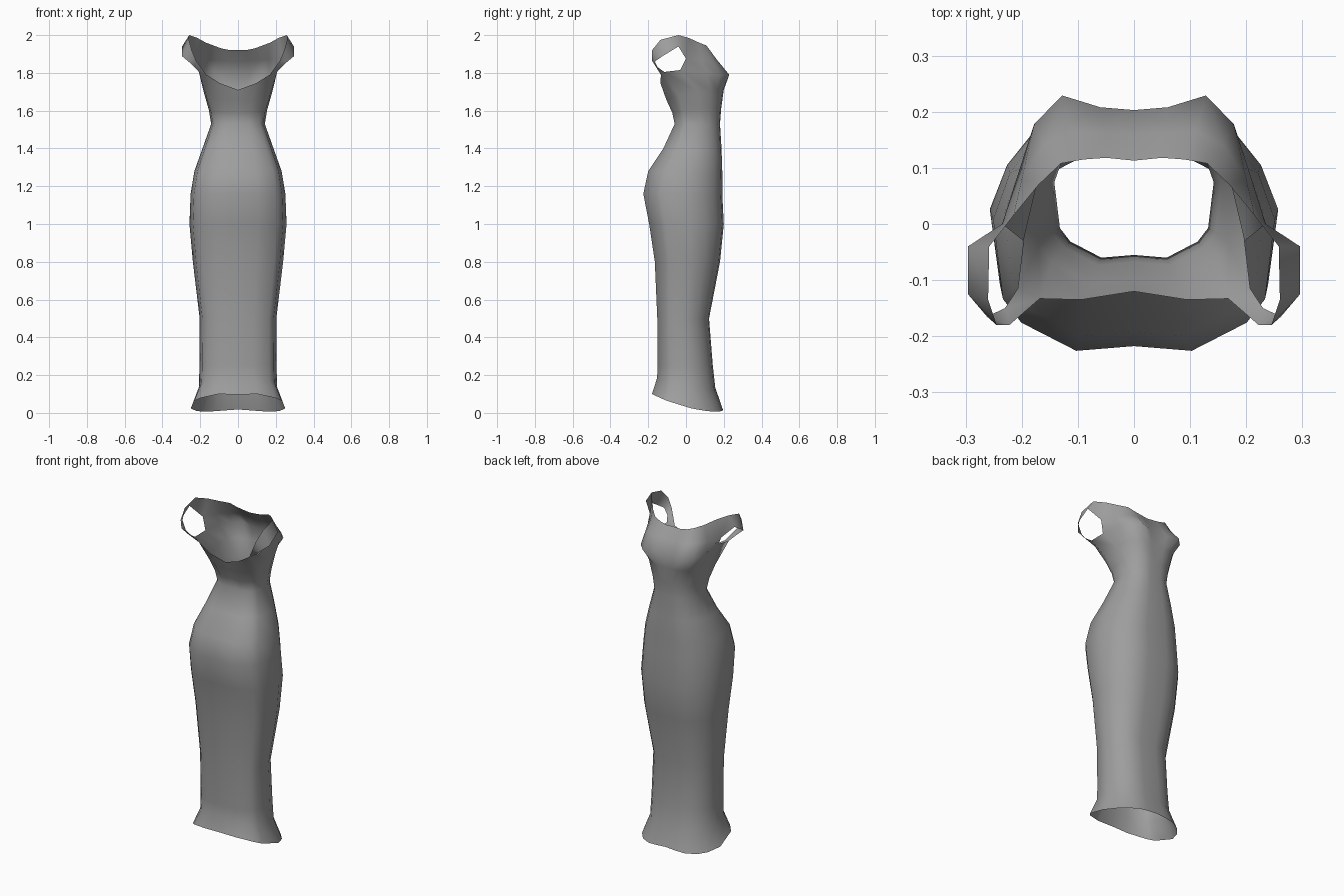
import bpy, bmesh

# Half cross-section, from the +y centre round the side to the -y centre
XF = [0, .25, .48, .72, .88, 1, .93, .8, .41, 0]
TF = [1, 1, .98, .89, .76, .56, .22, .12, 0, .02]

# Skirt and lower bodice levels: z, half width, y max, y min, rise towards -y
LEVELS = [
    (.005, .25, .195, -.18, .095),
    (.125, .207, .155, -.153, .06),
    (.25, .204, .142, -.15, 0),
    (.5, .203, .122, -.152, 0),
    (.8, .239, .18, -.165, 0),
    (1.0, .257, .2, -.195, 0),
    (1.16, .251, .192, -.226, 0),
    (1.28, .231, .192, -.2, 0),
    (1.4, .188, .188, -.12, 0),
    (1.53, .142, .18, -.06, 0),
    (1.61, .155, .186, -.073, -.02),
    (1.71, .182, .2, -.105, -.05),
]

# Bust line, which runs on to the low neckline on the open side
BUST = [(0, .203, 1.79), (.06, .208, 1.79), (.128, .229, 1.79),
        (.178, .178, 1.79), (.2, .11, 1.80), (.197, -.03, 1.815),
        (.207, -.115, 1.805), (.168, -.133, 1.79), (.095, -.135, 1.745),
        (0, -.12, 1.71)]
# Upper chest and the high neckline
CHEST = [(0, .16, 1.86), (.05, .162, 1.865), (.11, .165, 1.868),
         (.16, .14, 1.87), (.2, .08, 1.87), (.235, 0, 1.875)]
NECK = [(0, .113, 1.92), (.05, .118, 1.922), (.09, .115, 1.93),
        (.13, .108, 1.945), (.17, .07, 1.96), (.215, .015, 1.985)]
# Off-shoulder strap: upper edge and lower edge
STRAP_UP = [(.258, -.04, 2.0), (.26, -.135, 1.975), (.245, -.18, 1.92), (.222, -.18, 1.865)]
STRAP_LOW = [(.296, -.04, 1.94), (.296, -.125, 1.888), (.262, -.165, 1.86), (.23, -.15, 1.83)]

bm = bmesh.new()


def add_row(points):
    return [bm.verts.new(p) for p in points]


def bridge(a, b):
    for i in range(min(len(a), len(b)) - 1):
        bm.faces.new((a[i], a[i + 1], b[i + 1], b[i]))


# Body tube; the hem lifts towards -y and slightly at the +y centre
rows = []
for z, w, y1, y0, rise in LEVELS:
    lift = max(rise, 0)
    rows.append(add_row([(w * x, y0 + (y1 - y0) * t,
                          z + rise * (1 - t) ** 2 + .2 * lift * max(0, .7 - x) * t)
                         for x, t in zip(XF, TF)]))
bust, chest, neck = add_row(BUST), add_row(CHEST), add_row(NECK)
rows += [bust, chest, neck]
for lower, upper in zip(rows, rows[1:]):
    bridge(lower, upper)

# Strap joins the chest edge to the top of the open side
up = [neck[5]] + add_row(STRAP_UP) + [bust[7]]
low = [chest[5]] + add_row(STRAP_LOW) + [bust[6]]
bridge(low, up)

# Face the shell outward
bmesh.ops.recalc_face_normals(bm, faces=bm.faces)
bm.faces.ensure_lookup_table()
if bm.faces[0].normal.y < 0:
    bmesh.ops.reverse_faces(bm, faces=bm.faces)

mesh = bpy.data.meshes.new("gown")
bm.to_mesh(mesh)
bm.free()
gown = bpy.data.objects.new("gown", mesh)
bpy.context.collection.objects.link(gown)
mesh.polygons.foreach_set("use_smooth", [True] * len(mesh.polygons))

# Dark grey cloth
cloth = bpy.data.materials.new("dark_cloth")
cloth.diffuse_color = (.34, .34, .34, 1)
mesh.materials.append(cloth)

# Mirror across the centre line
mirror = gown.modifiers.new("mirror", 'MIRROR')
mirror.use_clip = True
mirror.merge_threshold = .001
